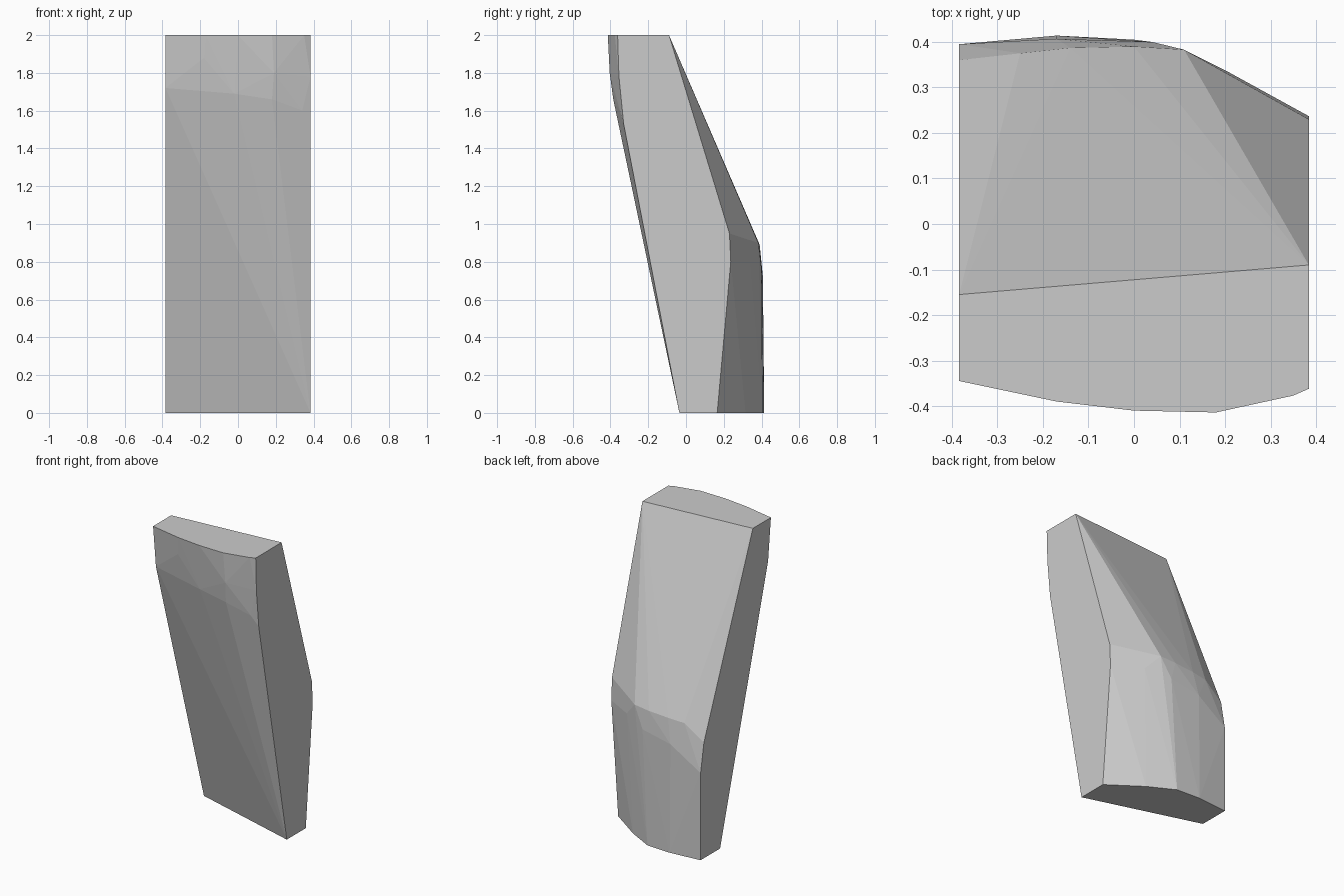
import bpy, bmesh, math

if "Cube" in bpy.data.objects:
    bpy.data.objects.remove(bpy.data.objects["Cube"])

W = 0.384  # half width between the two flat cut sides

# Outlines of the shard as (x, y, z)
top_outline = [(x, y, 2.0) for x, y in (
    (-W, -0.345), (-0.17, -0.39), (0.0, -0.41), (0.18, -0.414),
    (0.35, -0.377), (W, -0.362), (W, -0.09), (-W, -0.155))]
bottom_outline = [(x, y, 0.0) for x, y in (
    (W, -0.035), (W, 0.165), (0.17, 0.315), (0.0, 0.405),
    (-0.17, 0.414), (-W, 0.395), (-W, 0.19))]

# Worn ridge on the back, upper and lower edge
back_ridge = [
    (W, 0.23, 0.95), (0.11, 0.383, 0.90), (0.0, 0.39, 0.89),
    (-0.14, 0.387, 0.88), (-0.25, 0.375, 0.87), (-W, 0.36, 0.77),
    (W, 0.237, 0.80), (0.20, 0.338, 0.80), (0.04, 0.40, 0.76),
    (-0.17, 0.407, 0.72), (-W, 0.395, 0.58)]

# Worn bevel on the upper front
front_bevel = [
    (-W, -0.315, 1.72), (-0.02, -0.375, 1.69), (0.18, -0.385, 1.66),
    (W, -0.33, 1.53), (0.34, -0.35, 1.60),
    (-0.18, -0.375, 1.88), (0.19, -0.404, 1.80), (W, -0.355, 1.78)]

stone = bpy.data.materials.new("plain grey")
stone.diffuse_color = (0.6, 0.6, 0.6, 1)
stone.use_nodes = True
stone.node_tree.nodes["Principled BSDF"].inputs["Base Color"].default_value = stone.diffuse_color

# Faceted slab: hull around all outlines
bm = bmesh.new()
for p in top_outline + bottom_outline + back_ridge + front_bevel:
    bm.verts.new(p)
hull = bmesh.ops.convex_hull(bm, input=bm.verts[:])
unused = [v for v in bm.verts if not v.link_faces]
bmesh.ops.delete(bm, geom=unused, context='VERTS')
bmesh.ops.dissolve_limit(bm, angle_limit=math.radians(0.5),
                         verts=bm.verts[:], edges=bm.edges[:])
bmesh.ops.recalc_face_normals(bm, faces=bm.faces[:])
mesh = bpy.data.meshes.new("stone_slab")
bm.to_mesh(mesh)
bm.free()
mesh.materials.append(stone)
slab = bpy.data.objects.new("stone_slab", mesh)
bpy.context.collection.objects.link(slab)
